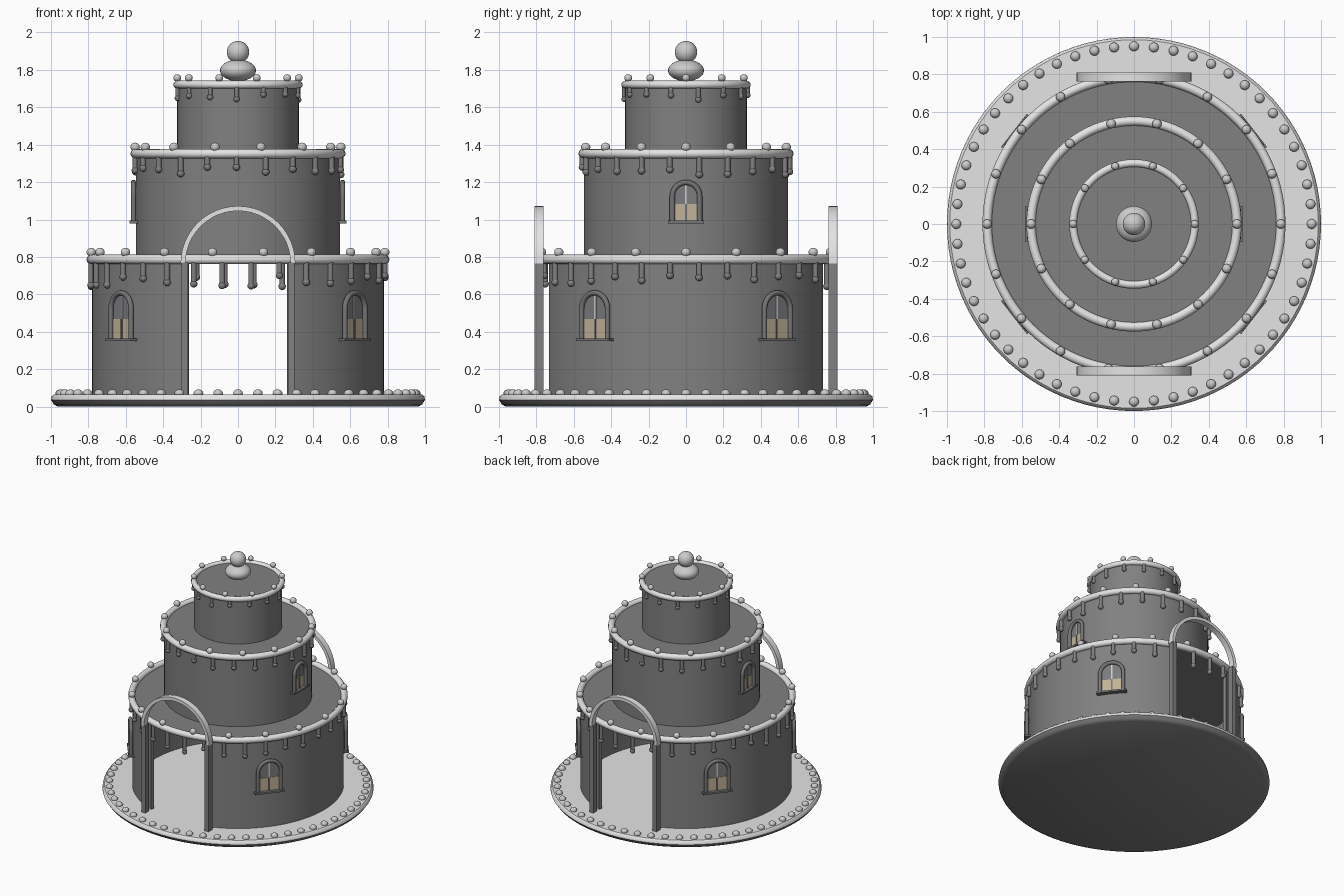
import bpy, bmesh, math, random
from math import sin, cos, pi, radians
from mathutils import Matrix, Vector

random.seed(4)
cube = bpy.data.objects.get("Cube")
if cube:
    bpy.data.objects.remove(cube)


def material(name, r, g, b):
    m = bpy.data.materials.new(name)
    m.use_nodes = True
    m.diffuse_color = (r, g, b, 1)
    m.node_tree.nodes["Principled BSDF"].inputs["Base Color"].default_value = (r, g, b, 1)
    return m


WALL = material("wall grey", .22, .22, .22)
ICING = material("icing light grey", .78, .78, .78)
PEARL = material("pearl grey", .6, .6, .6)
FRAME = material("frame grey", .18, .18, .18)
GLASS = material("glass grey", .2, .2, .21)
TAN = material("warm tan", .53, .45, .31)


def finish(bm, name, mat, smooth=True):
    bmesh.ops.recalc_face_normals(bm, faces=bm.faces)
    mesh = bpy.data.meshes.new(name)
    bm.to_mesh(mesh)
    bm.free()
    ob = bpy.data.objects.new(name, mesh)
    bpy.context.collection.objects.link(ob)
    mesh.materials.append(mat)
    if smooth:
        bpy.ops.object.select_all(action='DESELECT')
        ob.select_set(True)
        bpy.context.view_layer.objects.active = ob
        bpy.ops.object.shade_smooth_by_angle(angle=radians(40))
    return ob


def lathe(name, profile, mat, start=0, sweep=2 * pi, steps=96):
    """Revolve a closed (radius, height) loop; partial sweeps get end caps."""
    bm = bmesh.new()
    full = sweep > 6.28
    rings = []
    for i in range(steps if full else steps + 1):
        a = start + sweep * i / steps
        rings.append([bm.verts.new((r * cos(a), r * sin(a), z)) for r, z in profile])
    n = len(profile)
    for i in range(steps):
        a, b = rings[i], rings[(i + 1) % len(rings)]
        for k in range(n):
            bm.faces.new((a[k], b[k], b[(k + 1) % n], a[(k + 1) % n]))
    if not full:
        bm.faces.new(rings[0])
        bm.faces.new(rings[-1])
    bmesh.ops.remove_doubles(bm, verts=bm.verts, dist=1e-5)
    return finish(bm, name, mat)


def circle(u, v, r, n=12):
    return [(u + r * cos(2 * pi * k / n), v + r * sin(2 * pi * k / n)) for k in range(n)]


def add_ball(bm, pos, r, squash=1, segments=16):
    bmesh.ops.create_uvsphere(bm, u_segments=segments, v_segments=segments // 2 + 2, radius=r,
                              matrix=Matrix.Translation(pos) @ Matrix.Diagonal((1, 1, squash, 1)))


def add_box(bm, lo, hi):
    lo, hi = Vector(lo), Vector(hi)
    bmesh.ops.create_cube(bm, size=1, matrix=Matrix.Translation((lo + hi) / 2)
                          @ Matrix.Diagonal((*(hi - lo), 1)))


def ball_ring(name, count, radius, z, r, squash=1):
    bm = bmesh.new()
    for i in range(count):
        a = 2 * pi * i / count
        add_ball(bm, (radius * cos(a), radius * sin(a), z), r, squash)
    return finish(bm, name, PEARL)


def drips(name, count, radius, z, r, short, long):
    bm = bmesh.new()
    for i in range(count):
        a = 2 * pi * (i + .45) / count
        x, y, h = radius * cos(a), radius * sin(a), random.uniform(short, long)
        bmesh.ops.create_cone(bm, segments=12, radius1=r, radius2=r, depth=h, cap_ends=True,
                              matrix=Matrix.Translation((x, y, z - h / 2)))
        add_ball(bm, (x, y, z - h), r * 1.35)
    return finish(bm, name, WALL)


def arch_outline(w, base, top, steps=24):
    """Points of a round-headed opening, from the lower right to the lower left."""
    spring = top - w
    return [(w, base)] + [(w * cos(pi * i / steps), spring + w * sin(pi * i / steps))
                          for i in range(steps + 1)] + [(-w, base)]


def add_arch(bm, w, base, top, section):
    """Sweep a section of (inset, depth) points along a round-headed outline."""
    rows = [[bm.verts.new((x, y, z)) for x, z in arch_outline(w - inset, base, top - inset)]
            for inset, y in section]
    n = len(rows)
    for k in range(n):
        p, q = rows[k], rows[(k + 1) % n]
        for i in range(len(p) - 1):
            bm.faces.new((p[i], p[i + 1], q[i + 1], q[i]))
    for i in (0, -1):
        bm.faces.new([r[i] for r in rows])


def window(name, angle, radius, w, base, top):
    place = Matrix.Rotation(angle - pi / 2, 4, 'Z') @ Matrix.Translation((0, radius, 0))
    t = .024
    split = base + (top - base) * .42
    parts = []
    # rounded surround, sill and lower mullion
    bm = bmesh.new()
    add_arch(bm, w, base, top, circle(t / 2, .014, t / 2 + .002))
    add_box(bm, (-w - .012, -.03, base - .01), (w + .012, .034, base + .004))
    add_box(bm, (-.005, 0, base), (.005, .013, split))
    parts.append(finish(bm, name + "_frame", FRAME))
    # glass, with the lower half in the warm colour
    bm = bmesh.new()
    bm.faces.new([bm.verts.new((x, .004, z)) for x, z in arch_outline(w - t / 2, base, top - t / 2)])
    parts.append(finish(bm, name + "_glass", GLASS, False))
    bm = bmesh.new()
    add_box(bm, (-w + t / 2, .003, base), (w - t / 2, .008, split))
    parts.append(finish(bm, name + "_lower_pane", TAN, False))
    bm = bmesh.new()
    add_box(bm, (-.006, .003, split), (.006, .010, top - t))
    parts.append(finish(bm, name + "_upper_bar", PEARL, False))
    for p in parts:
        p.matrix_world = place


# Dark base board, light top sheet and pearl border
lathe("base_board", [(0, 0), (.965, 0), (.985, .012), (1, .035), (0, .035)], WALL)
lathe("base_top", [(0, .035), (1, .035), (.996, .055), (.985, .065), (0, .065)], ICING)
ball_ring("base_pearls", 56, .95, .07, .026, .85)

# Hollow lower tier: two curved walls leave a doorway at front and back
door = math.asin(.27 / .78)
for side, start in (("left", -pi / 2 + door), ("right", pi / 2 + door)):
    lathe(side + "_lower_wall", [(.755, .06), (.78, .06), (.78, .78), (.755, .78)],
          WALL, start, pi - 2 * door, 64)
lathe("lower_roof", [(0, .765), (.78, .765), (.78, .785), (0, .785)], WALL)

# Upper tiers
lathe("middle_tier", [(0, .78), (.545, .78), (.545, 1.355), (0, 1.355)], WALL)
lathe("top_tier", [(0, 1.35), (.325, 1.35), (.325, 1.725), (0, 1.725)], WALL)

# Icing rim, pearls and drips of each tier
tiers = (("lower", .785, .025, .787, 18, .825, 32, .07, .14),
         ("middle", .55, .025, 1.352, 14, 1.387, 22, .06, .105),
         ("top", .325, .021, 1.721, 10, 1.757, 14, .04, .07))
for name, r, minor, z, pearls, pz, count, short, long in tiers:
    lathe(name + "_rim", circle(r, z, minor), ICING)
    ball_ring(name + "_pearls", pearls, r, pz, minor, .95)
    drips(name + "_drips", count, r + .004, z - .01, minor * .58, short, long)

# Doorway posts and arches
for side, s in (("front", -1), ("back", 1)):
    near, far = s * .787 - .024, s * .787 + .024
    bm = bmesh.new()
    for x in (-.285, .285):
        add_box(bm, (x - .018, near, .06), (x + .018, far, .77))
    finish(bm, side + "_door_posts", WALL, False)
    bm = bmesh.new()
    add_arch(bm, .307, .765, 1.072, [(0, near), (0, far), (.026, far), (.026, near)])
    finish(bm, side + "_door_arch", ICING)

# Windows
for i, deg in enumerate((38, 142, 218, 322)):
    window("lower_window_%d" % (i + 1), radians(deg), .78, .1, .36, .62)
for name, a in (("left", 0), ("right", pi)):
    window(name + "_middle_window", a, .545, .085, .99, 1.21)

# Finial
bm = bmesh.new()
add_ball(bm, (0, 0, 1.797), .096, .6, 32)
add_ball(bm, (0, 0, 1.895), .06, 1, 32)
finish(bm, "finial", PEARL)
